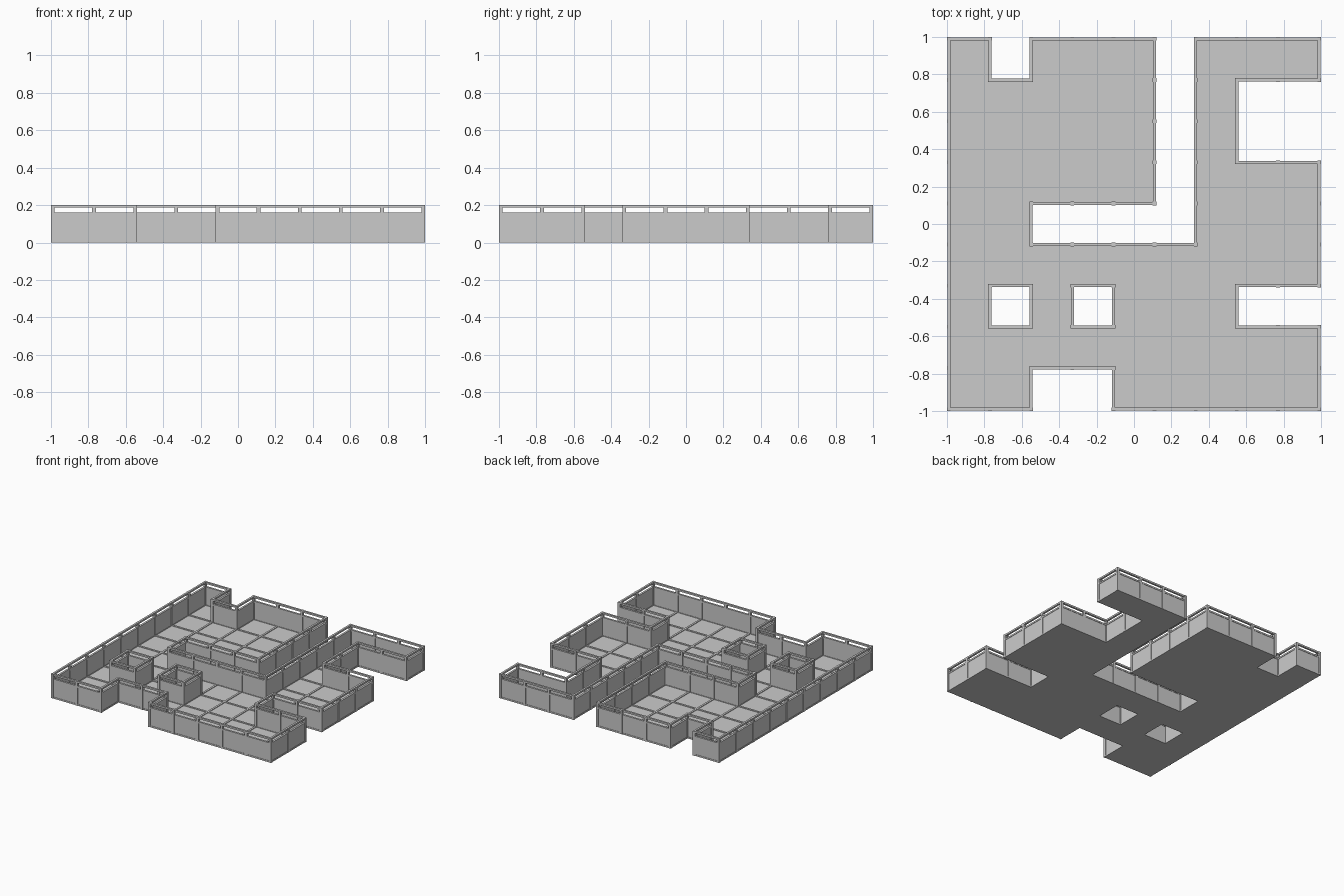
import bpy, bmesh
from mathutils import Matrix, Vector

if "Cube" in bpy.data.objects:
    bpy.data.objects.remove(bpy.data.objects["Cube"])

# Floor plan, top row is the back (+y)
PLAN = ["X.XXX.XXX",
        "XXXXX.X..",
        "XXXXX.X..",
        "XXXXX.XXX",
        "XX....XXX",
        "XXXXXXXXX",
        "X.X.XXX..",
        "XXXXXXXXX",
        "XX..XXXXX"]
S = 0.22          # cell size
N = len(PLAN)
H = 0.2           # total height


def filled(i, j):
    return 0 <= i < N and 0 <= j < N and PLAN[N - 1 - j][i] == "X"


def line(k):
    return -0.99 + S * k


def add_box(bm, lo, hi):
    lo, hi = Vector(lo), Vector(hi)
    m = Matrix.Translation((lo + hi) / 2) @ Matrix.Diagonal((*(hi - lo), 1))
    bmesh.ops.create_cube(bm, size=1, matrix=m)


def bar(bm, edge, width, z0, z1, trim=0.0):
    """Box along one grid edge (i, j, axis)."""
    i, j, axis = edge
    x, y, w = line(i), line(j), width / 2
    if axis == 0:
        add_box(bm, (x + trim, y - w, z0), (x + S - trim, y + w, z1))
    else:
        add_box(bm, (x - w, y + trim, z0), (x + w, y + S - trim, z1))


def finish(name, bm):
    me = bpy.data.meshes.new(name)
    bm.to_mesh(me)
    bm.free()
    bpy.context.collection.objects.link(bpy.data.objects.new(name, me))


# Sort grid edges into outer walls and inner floor joints
walls, joints = [], []
for i in range(N + 1):
    for j in range(N + 1):
        for axis, other in ((0, filled(i, j - 1)), (1, filled(i - 1, j))):
            here = filled(i, j)
            if here != other:
                walls.append((i, j, axis))
            elif here:
                joints.append((i, j, axis))

# Floor slab
bm = bmesh.new()
for i in range(N):
    for j in range(N):
        if filled(i, j):
            add_box(bm, (line(i), line(j), 0), (line(i + 1), line(j + 1), 0.008))
finish("floor_tiles", bm)

# Low ribs between floor tiles
bm = bmesh.new()
for e in joints:
    bar(bm, e, 0.016, 0.001, 0.013)
finish("floor_joints", bm)

# Wall panels
bm = bmesh.new()
for e in walls:
    bar(bm, e, 0.010, 0, 0.16, 0.005)
finish("wall_panels", bm)

# Bottom, middle and top rails
for name, z0, z1 in (("bottom_rails", 0, 0.012),
                     ("middle_rails", 0.148, 0.161),
                     ("top_rails", 0.186, H)):
    bm = bmesh.new()
    for e in walls:
        bar(bm, e, 0.016, z0, z1, 0.008)
    finish(name, bm)

# Posts at every wall end
bm = bmesh.new()
ends = set()
for i, j, axis in walls:
    ends |= {(i, j), (i + 1 - axis, j + axis)}
for i, j in sorted(ends):
    x, y = line(i), line(j)
    add_box(bm, (x - 0.01, y - 0.01, 0), (x + 0.01, y + 0.01, H))
finish("posts", bm)
